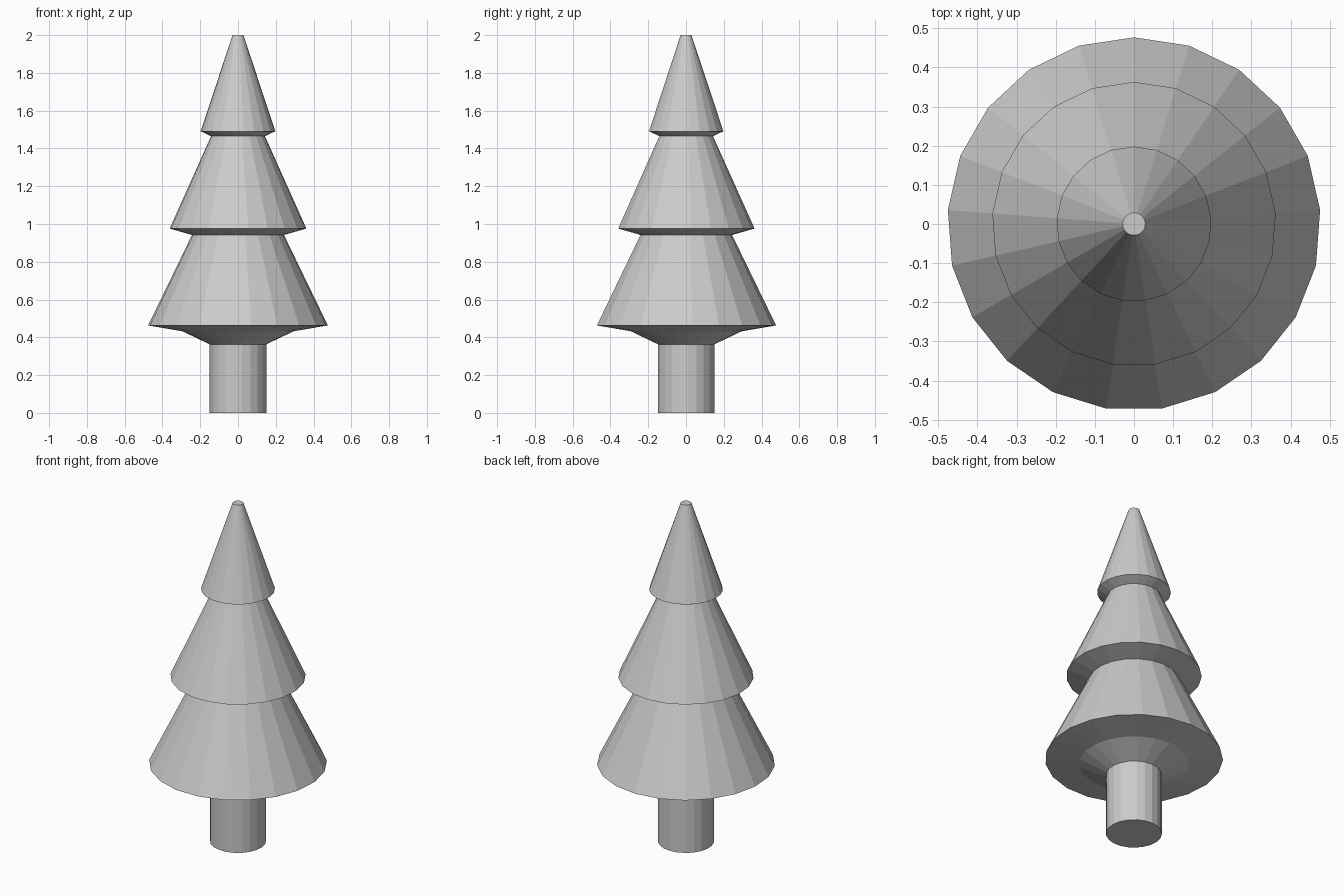
import bpy
import bmesh
from math import sin, cos, tau

if "Cube" in bpy.data.objects:
    bpy.data.objects.remove(bpy.data.objects["Cube"])

SIDES = 21


def lathe(name, profile, cap_bottom=False, cap_top=False):
    """Turn a (radius, height) profile around z, with one corner facing +y."""
    bm = bmesh.new()
    rings = [[bm.verts.new((r * sin(tau * i / SIDES), r * cos(tau * i / SIDES), z))
              for i in range(SIDES)] for r, z in profile]
    for low, high in zip(rings, rings[1:]):
        for i in range(SIDES):
            j = (i + 1) % SIDES
            bm.faces.new((low[i], high[i], high[j], low[j]))
    if cap_bottom:
        bm.faces.new(rings[0])
    if cap_top:
        bm.faces.new(rings[-1][::-1])
    mesh = bpy.data.meshes.new(name)
    bm.to_mesh(mesh)
    bm.free()
    obj = bpy.data.objects.new(name, mesh)
    bpy.context.collection.objects.link(obj)
    return obj


# Trunk
lathe("trunk", [(0.15, 0.0), (0.15, 0.363)], cap_bottom=True)

# Three stacked foliage tiers with undercut rims
lathe("foliage", [
    (0.15, 0.363), (0.295, 0.432), (0.477, 0.463),   # flared underside
    (0.244, 0.942), (0.363, 0.976),                  # lower tier, middle rim
    (0.143, 1.465), (0.198, 1.491),                  # middle tier, upper rim
    (0.029, 2.0),                                    # blunt tip
], cap_top=True)
